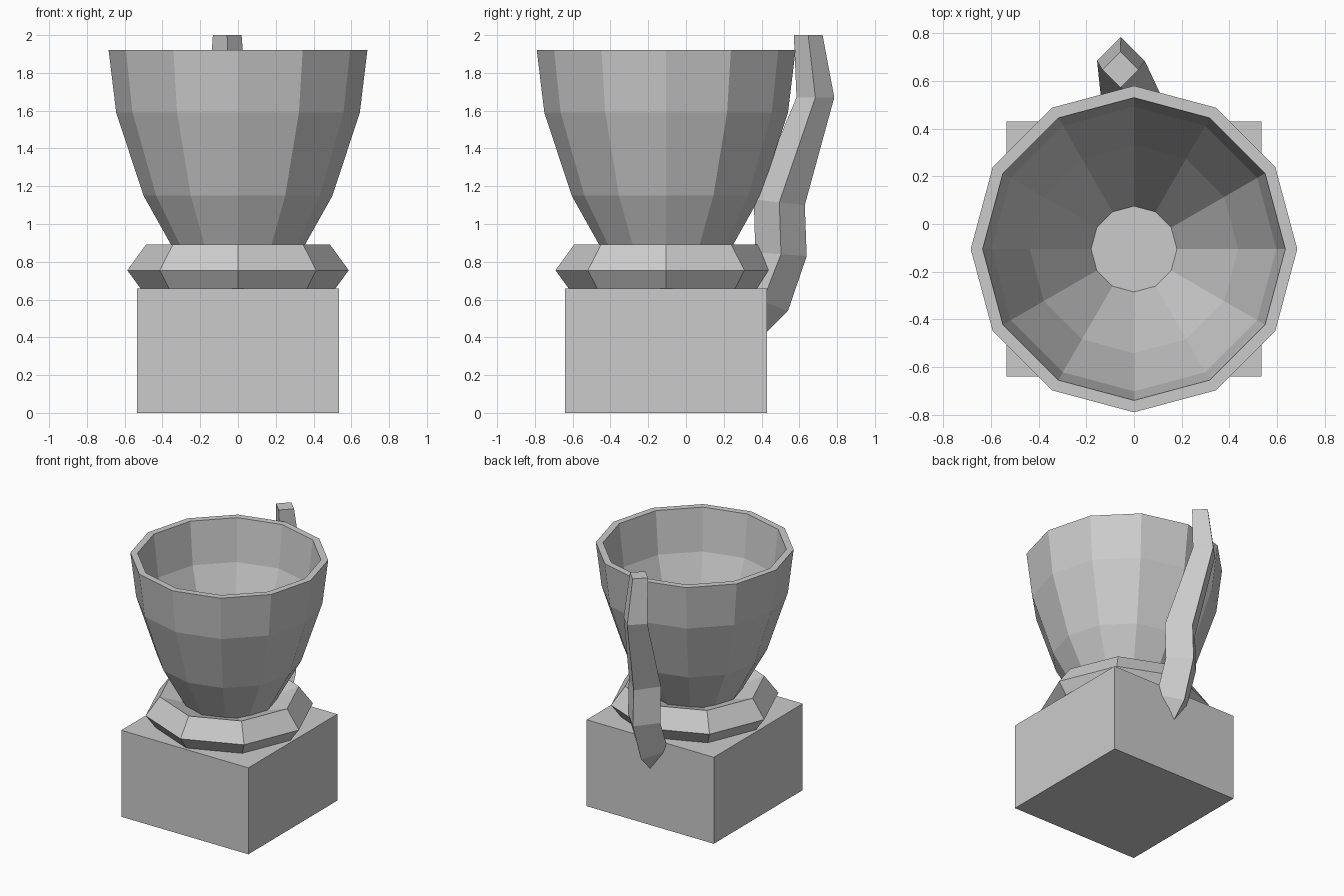
import bpy, bmesh, math

if "Cube" in bpy.data.objects:
    bpy.data.objects.remove(bpy.data.objects["Cube"])

CY = -0.105  # y of the main axis


def skin(name, rings, cap=True, closed=False):
    """Join rings of points into a flat-shaded surface."""
    bm = bmesh.new()
    loops = [[bm.verts.new(p) for p in ring] for ring in rings]
    n = len(loops[0])
    pairs = list(zip(loops, loops[1:]))
    if closed:
        pairs.append((loops[-1], loops[0]))
    for a, b in pairs:
        for i in range(n):
            j = (i + 1) % n
            bm.faces.new((a[i], a[j], b[j], b[i]))
    if cap and not closed:
        bm.faces.new(loops[0][::-1])
        bm.faces.new(loops[-1])
    bmesh.ops.recalc_face_normals(bm, faces=bm.faces)
    mesh = bpy.data.meshes.new(name)
    bm.to_mesh(mesh)
    bm.free()
    obj = bpy.data.objects.new(name, mesh)
    bpy.context.collection.objects.link(obj)
    return obj


def circle(r, z, n):
    return [(r * math.cos(2 * math.pi * i / n),
             CY + r * math.sin(2 * math.pi * i / n), z) for i in range(n)]


# Square plinth
bpy.ops.mesh.primitive_cube_add(size=1, location=(0, CY, 0.329))
base = bpy.context.object
base.name = "base_block"
base.scale = (1.07, 1.07, 0.658)

# Eight-sided collar with a five-sided section
section = [2 * math.pi * k / 5 for k in range(5)]
skin("collar_ring",
     [circle(0.443 + 0.143 * math.cos(a), 0.755 + 0.143 * math.sin(a), 8)
      for a in section], closed=True)

# Twelve-sided hollow bowl: outside, rim, then inside down to the floor
profile = [(0.22, 0.65), (0.50, 1.15), (0.645, 1.59), (0.685, 1.92),
           (0.635, 1.92), (0.597, 1.60), (0.437, 1.17), (0.18, 0.705)]
skin("bowl", [circle(r, z, 12) for r, z in profile])

# Bent tapering handle: centre x, y, z, half diagonal, tilt
path = [(0.0, 0.22, 0.42, 0.12, -0.08),
        (0.0, 0.405, 0.59, 0.135, -0.05),
        (0.0, 0.503, 0.84, 0.136, -0.01),
        (0.0, 0.494, 1.115, 0.135, -0.015),
        (-0.055, 0.685, 1.67, 0.10, 0.0),
        (-0.057, 0.647, 2.0, 0.076, 0.0)]
skin("handle", [[(x + h, y, z), (x, y + h, z + t), (x - h, y, z), (x, y - h, z - t)]
                for x, y, z, h, t in path])
